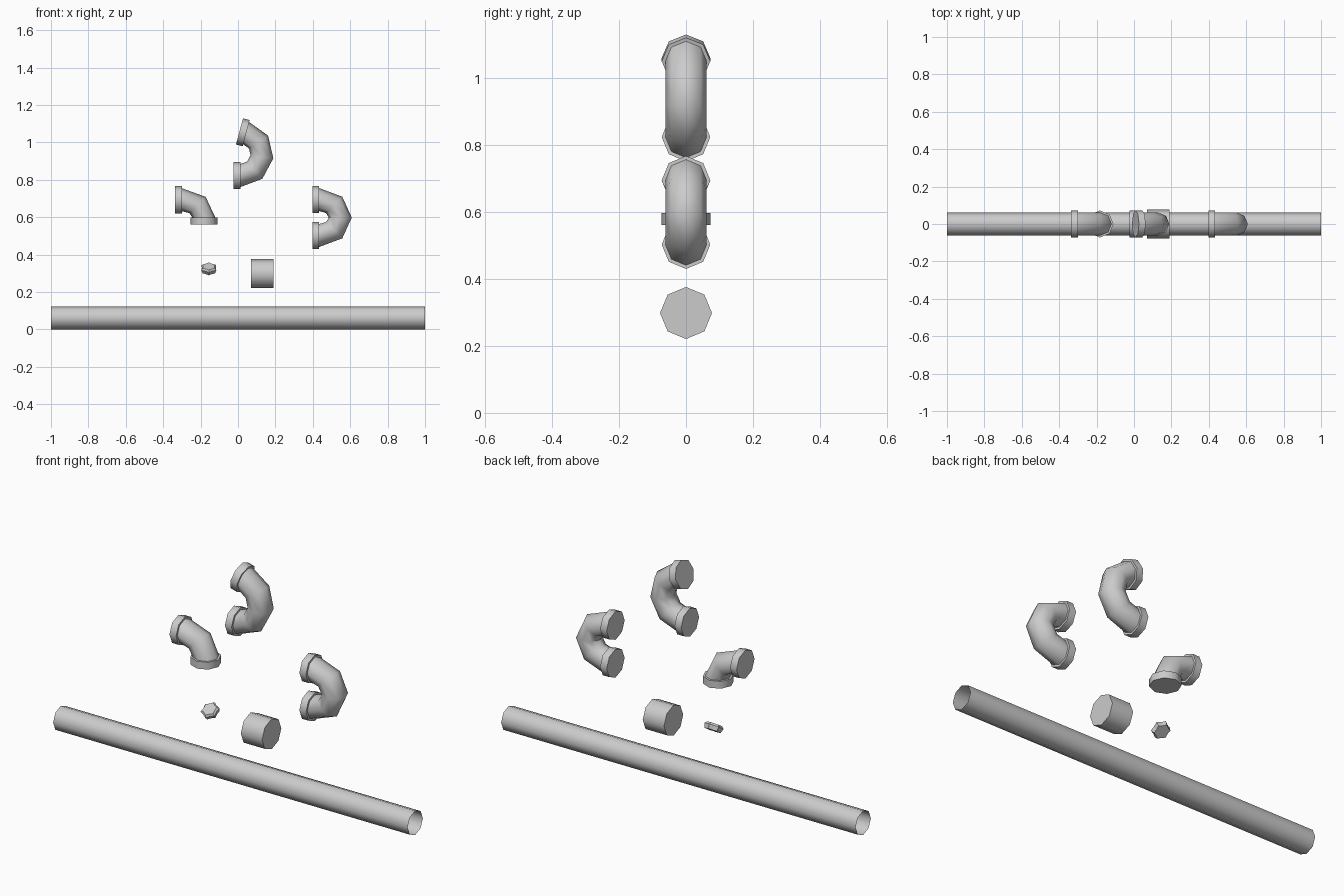
import bpy, bmesh
from math import sin, cos, pi, radians
from mathutils import Vector

if "Cube" in bpy.data.objects:
    bpy.data.objects.remove(bpy.data.objects["Cube"])


def finish(name, bm, smooth=True):
    bmesh.ops.recalc_face_normals(bm, faces=bm.faces)
    me = bpy.data.meshes.new(name)
    bm.to_mesh(me)
    bm.free()
    ob = bpy.data.objects.new(name, me)
    bpy.context.collection.objects.link(ob)
    if smooth:
        me.polygons.foreach_set("use_smooth", [True] * len(me.polygons))
        me.set_sharp_from_angle(angle=radians(55))
    return ob


def sweep(name, path, r, caps=False):
    """Eight-sided tube in the xz plane; path is (x, z, heading in degrees)."""
    bm = bmesh.new()
    rings = []
    for x, z, deg in path:
        a = radians(deg)
        ring = []
        for k in range(8):
            u, v = r * cos(k * pi / 4), r * sin(k * pi / 4)
            ring.append(bm.verts.new((x - sin(a) * u, v, z + cos(a) * u)))
        rings.append(ring)
    for p, q in zip(rings, rings[1:]):
        for k in range(8):
            j = (k + 1) % 8
            bm.faces.new((p[k], p[j], q[j], q[k]))
    if caps:
        bm.faces.new(rings[0])
        bm.faces.new(rings[-1])
    return finish(name, bm)


def bend(name, cx, cz, rx, rz, a0, a1, n):
    """Elliptical bend with a closed collar at each end."""
    path = []
    for i in range(n + 1):
        d = a0 + (a1 - a0) * i / n
        t = radians(d)
        path.append((cx + rx * cos(t), cz + rz * sin(t), d + 90))
    sweep(name + "_tube", path, R)
    for tag, (x, z, d), s in (("start", path[0], -1), ("end", path[-1], 1)):
        t = radians(d)
        tip = (x + s * W * cos(t), z + s * W * sin(t), d)
        sweep(f"{name}_{tag}_collar", [(x, z, d), tip], 0.0725, True)


R = 0.0615   # pipe radius
W = 0.037    # collar width

# Long open pipe and closed coupling sleeve
sweep("long_pipe", [(-1, R, 0), (1, R, 0)], R)
sweep("coupling", [(0.07, 0.298, 0), (0.19, 0.298, 0)], 0.0775, True)

# Bent fittings
bend("u_bend", 0.434, 0.598, 0.113, 0.096, -90, 90, 4)
bend("elbow", -0.299, 0.597, 0.117, 0.096, 0, 90, 2)
bend("wide_bend", 0.014, 0.938, 0.115, 0.115, -90, 75, 4)

# Small tilted lobed valve knob
bm = bmesh.new()
levels = []
for h, s in ((-0.016, 0.85), (0.006, 1.0), (0.016, 0.8)):
    levels.append([bm.verts.new((s * (0.046 if k % 2 else 0.037) * cos(k * pi / 6),
                                 s * (0.046 if k % 2 else 0.037) * sin(k * pi / 6), h))
                   for k in range(12)])
for p, q in zip(levels, levels[1:]):
    for k in range(12):
        j = (k + 1) % 12
        bm.faces.new((p[k], p[j], q[j], q[k]))
bm.faces.new(levels[0])
bm.faces.new(levels[-1])
knob = finish("valve_knob", bm, smooth=False)
knob.location = (-0.156, 0, 0.324)
knob.rotation_euler = Vector((0, -0.55, 0.83)).to_track_quat('Z', 'Y').to_euler()
